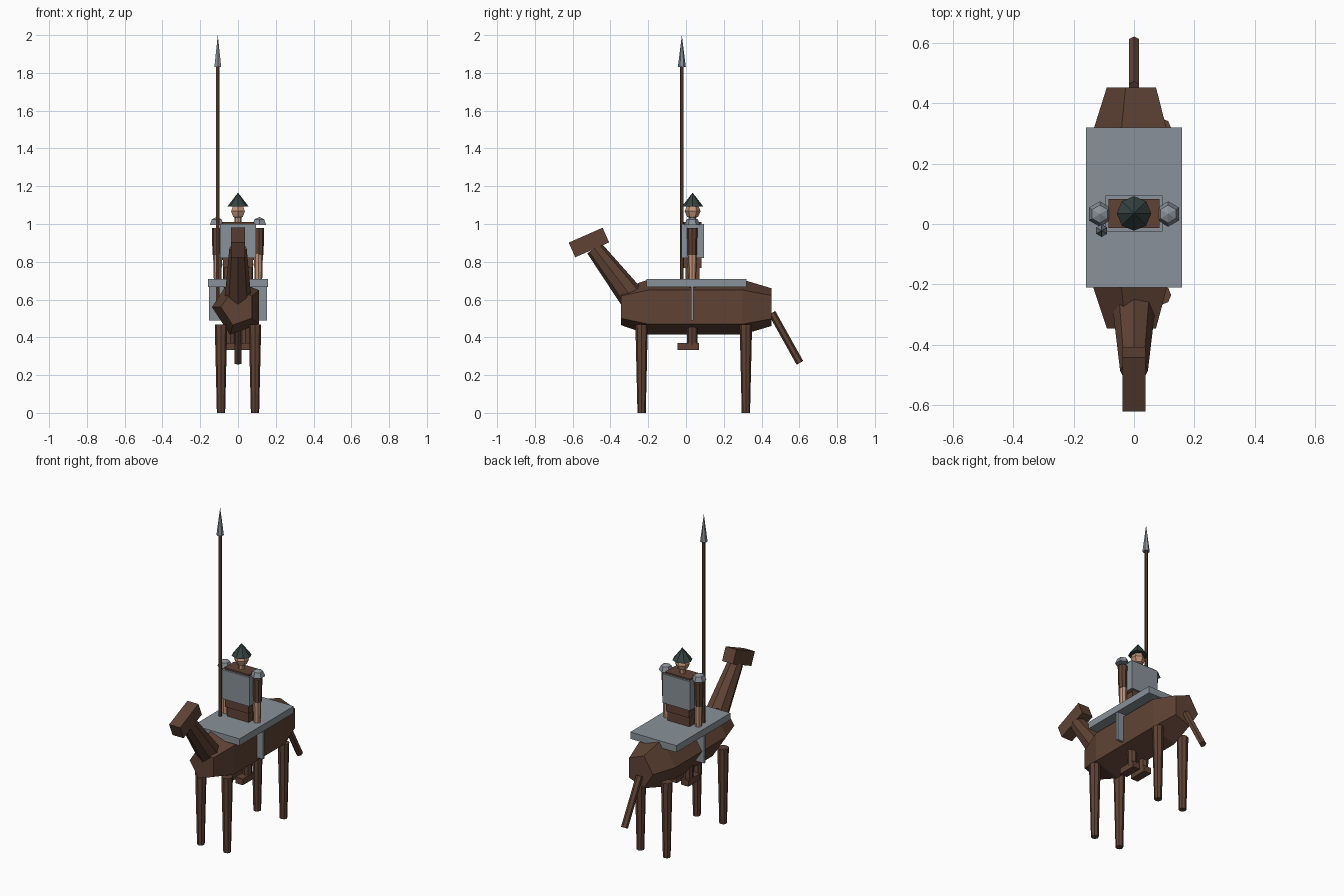
import bpy, bmesh, math
from mathutils import Vector, Matrix

cube = bpy.data.objects.get("Cube")
if cube:
    bpy.data.objects.remove(cube, do_unlink=True)


def material(name, color):
    m = bpy.data.materials.new(name)
    m.use_nodes = True
    m.diffuse_color = (*color, 1)
    m.node_tree.nodes["Principled BSDF"].inputs["Base Color"].default_value = (*color, 1)
    return m


BROWN = material("brown", (0.115, 0.055, 0.035))
STEEL = material("steel grey", (0.25, 0.285, 0.32))
SKIN = material("skin", (0.54, 0.30, 0.19))
HAT = material("dark green grey", (0.035, 0.056, 0.053))


def finish(name, bm, mat):
    bmesh.ops.recalc_face_normals(bm, faces=bm.faces)
    me = bpy.data.meshes.new(name)
    bm.to_mesh(me)
    bm.free()
    me.materials.append(mat)
    ob = bpy.data.objects.new(name, me)
    bpy.context.collection.objects.link(ob)
    return ob


def box(name, center, size, mat, tilt=0):
    bm = bmesh.new()
    bmesh.ops.create_cube(bm, size=1, matrix=Matrix.Translation(center)
                          @ Matrix.Rotation(tilt, 4, 'X') @ Matrix.Diagonal((*size, 1)))
    return finish(name, bm, mat)


def rod(name, a, b, r1, r2, mat, sides=8):
    """Tapered cylinder from a to b."""
    a, b = Vector(a), Vector(b)
    d = b - a
    turn = d.to_track_quat('Z', 'Y').to_matrix().to_4x4()
    bm = bmesh.new()
    bmesh.ops.create_cone(bm, cap_ends=True, segments=sides, radius1=r1, radius2=r2,
                          depth=d.length, matrix=Matrix.Translation((a + b) / 2) @ turn)
    return finish(name, bm, mat)


def ball(name, center, r, mat, u=6, v=4, half=False):
    bm = bmesh.new()
    bmesh.ops.create_uvsphere(bm, u_segments=u, v_segments=v, radius=r)
    if half:
        g = bm.verts[:] + bm.edges[:] + bm.faces[:]
        cut = bmesh.ops.bisect_plane(bm, geom=g, plane_co=(0, 0, 0),
                                     plane_no=(0, 0, 1), clear_inner=True)
        edges = [e for e in bm.edges if e.is_boundary]
        bmesh.ops.holes_fill(bm, edges=edges, sides=0)
    bmesh.ops.translate(bm, verts=bm.verts, vec=center)
    return finish(name, bm, mat)


# Five-sided barrel body, tapered toward both ends
bm = bmesh.new()
rings = []
for y, rx, rz in ((-0.345, 0.09, 0.1), (-0.2, 0.138, 0.153),
                  (0.3, 0.138, 0.153), (0.452, 0.09, 0.105)):
    angles = [math.radians(36 + 72 * i) for i in range(5)]
    rings.append([bm.verts.new((rx * math.cos(t), y, 0.56 + rz * math.sin(t))) for t in angles])
for p, q in zip(rings, rings[1:]):
    for i in range(5):
        j = (i + 1) % 5
        bm.faces.new((p[i], p[j], q[j], q[i]))
bm.faces.new(rings[0])
bm.faces.new(rings[-1])
finish("horse_body", bm, BROWN)

# Horse neck, head and tail
rod("horse_neck", (0, -0.284, 0.609), (0, -0.486, 0.872), 0.07, 0.046, BROWN)
box("horse_head", (0, -0.514, 0.902), (0.075, 0.196, 0.085), BROWN, math.radians(23.7))
rod("horse_tail", (0, 0.455, 0.53), (0, 0.603, 0.265), 0.02, 0.02, BROWN, 6)

# Saddle cloth and hanging strap plate
box("saddle_cloth", (0, 0.055, 0.687), (0.316, 0.53, 0.042), STEEL)
box("saddle_strap", (0, 0.033, 0.58), (0.306, 0.015, 0.18), STEEL)

# Paired parts
for side, s in (("left", 1), ("right", -1)):
    for end, y in (("front", -0.235), ("back", 0.317)):
        rod(f"horse_{end}_{side}_leg", (s * 0.09, y, 0), (s * 0.09, y, 0.467),
            0.022, 0.033, BROWN)
    rod(f"rider_{side}_leg", (s * 0.04, 0.033, 0.36), (s * 0.045, 0.033, 0.79),
        0.027, 0.036, BROWN)
    box(f"rider_{side}_boot", (s * 0.04, 0.012, 0.352), (0.05, 0.115, 0.038), BROWN)
    rod(f"rider_{side}_sleeve", (s * 0.111, 0.033, 0.835), (s * 0.111, 0.033, 0.98),
        0.024, 0.028, BROWN)
    rod(f"rider_{side}_forearm", (s * 0.108, 0.033, 0.70), (s * 0.108, 0.033, 0.84),
        0.02, 0.024, SKIN)
    ball(f"rider_{side}_shoulder_guard", (s * 0.113, 0.033, 0.995), 0.042, STEEL, half=True)

# Rider torso, armour and hips
box("rider_torso", (0, 0.035, 0.91), (0.17, 0.095, 0.2), BROWN)
box("rider_breastplate", (0, 0.035, 0.91), (0.188, 0.118, 0.18), STEEL)
box("rider_hips", (0, 0.035, 0.795), (0.16, 0.095, 0.055), BROWN)
box("rider_seat", (0, 0.035, 0.738), (0.15, 0.075, 0.07), BROWN)

# Rider neck, head and pointed hat
rod("rider_neck", (0, 0.035, 1.0), (0, 0.035, 1.045), 0.018, 0.018, SKIN)
ball("rider_head", (0, 0.035, 1.068), 0.042, SKIN)
rod("rider_hat", (0, 0.035, 1.092), (0, 0.035, 1.166), 0.057, 0, HAT)

# Spear
rod("spear_shaft", (-0.107, -0.022, 0.58), (-0.107, -0.022, 1.84), 0.01, 0.01, BROWN, 6)
rod("spear_tip", (-0.107, -0.022, 1.83), (-0.107, -0.022, 2.0), 0.021, 0, STEEL, 6)
